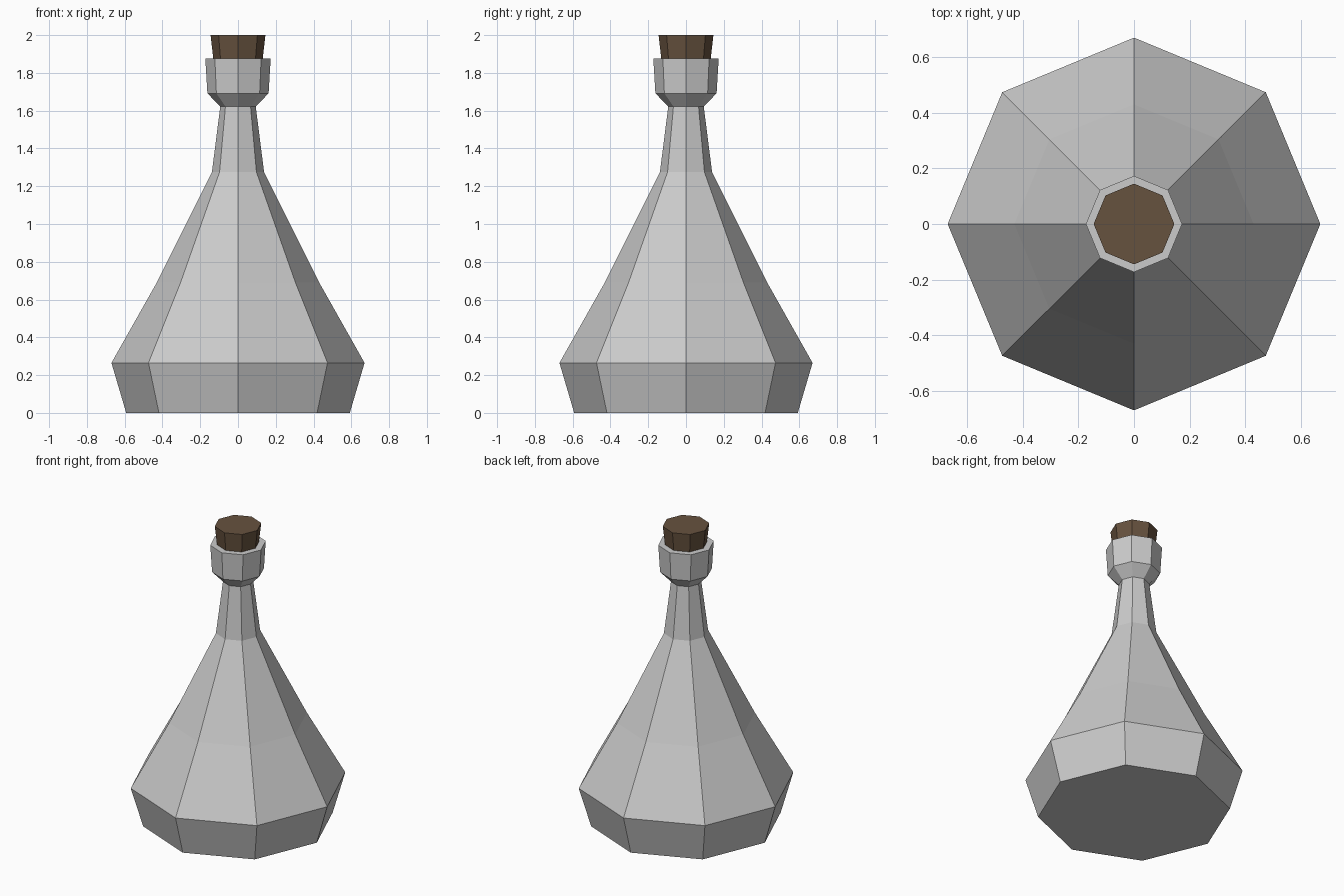
import bpy, bmesh
from math import cos, sin, pi

if "Cube" in bpy.data.objects:
    bpy.data.objects.remove(bpy.data.objects["Cube"])

SIDES = 8


def lathe(name, profile):
    """Flat-faced octagonal solid from (radius, height) rings, capped at both ends."""
    bm = bmesh.new()
    rings = [[bm.verts.new((r * cos(2 * pi * i / SIDES), r * sin(2 * pi * i / SIDES), z))
              for i in range(SIDES)] for r, z in profile]
    for low, high in zip(rings, rings[1:]):
        for i in range(SIDES):
            j = (i + 1) % SIDES
            bm.faces.new((low[i], low[j], high[j], high[i]))
    bm.faces.new(rings[0][::-1])
    bm.faces.new(rings[-1])
    mesh = bpy.data.meshes.new(name)
    bm.to_mesh(mesh)
    bm.free()
    obj = bpy.data.objects.new(name, mesh)
    bpy.context.collection.objects.link(obj)
    return obj


# Flask: base, sloping shoulders, neck, flared collar and recessed mouth
lathe("flask", [(0.592, 0), (0.67, 0.265), (0.43, 0.69), (0.138, 1.275),
                (0.094, 1.622), (0.162, 1.692), (0.173, 1.875),
                (0.128, 1.875), (0.118, 1.78)])

# Cork stopper
cork = lathe("cork", [(0.118, 1.78), (0.131, 1.875), (0.145, 2.0)])
brown = bpy.data.materials.new("cork_brown")
brown.diffuse_color = (0.134, 0.084, 0.049, 1)
brown.use_nodes = True
brown.node_tree.nodes["Principled BSDF"].inputs["Base Color"].default_value = brown.diffuse_color
cork.data.materials.append(brown)
